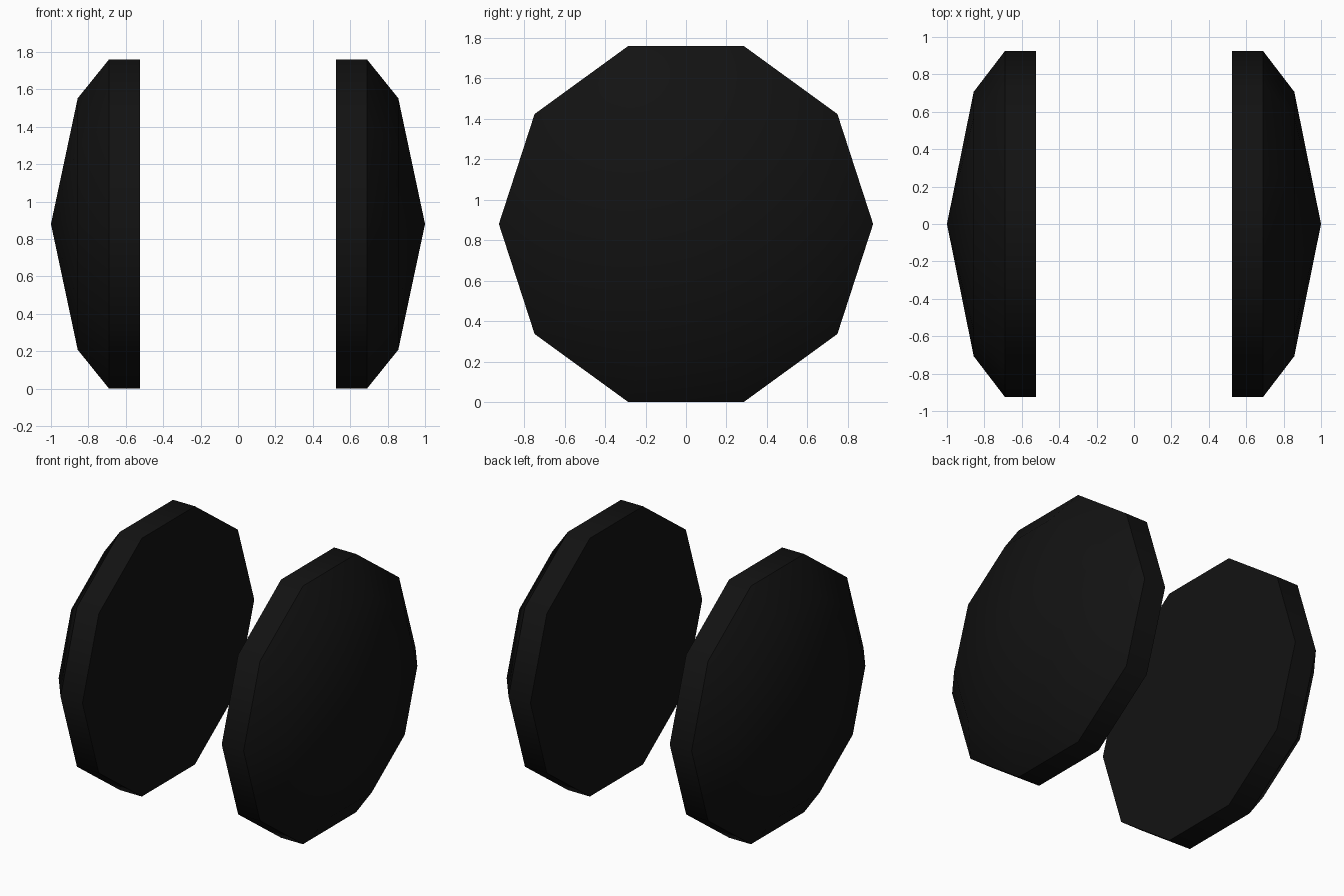
import bpy, math

if "Cube" in bpy.data.objects:
    bpy.data.objects.remove(bpy.data.objects["Cube"])

SIDES = 10
CENTRE_Z = 0.88
# (distance from centre plane, radius) from inner face to outer rim bevel
PROFILE = [(0.525, 0.925), (0.69, 0.925), (0.857, 0.707)]
APEX_X = 1.0

black = bpy.data.materials.new("black_rubber")
black.diffuse_color = (0.006, 0.006, 0.006, 1)
black.use_nodes = True
black.node_tree.nodes["Principled BSDF"].inputs["Base Color"].default_value = black.diffuse_color


def make_wheel(name, side):
    # Rings of the ten-sided disc, then the dome apex
    verts = []
    for x, r in PROFILE:
        for i in range(SIDES):
            a = 2 * math.pi * i / SIDES
            verts.append((side * x, r * math.cos(a), CENTRE_Z + r * math.sin(a)))
    apex = len(verts)
    verts.append((side * APEX_X, 0, CENTRE_Z))

    # Flat inner face, rim, bevel and cone
    faces = [tuple(reversed(range(SIDES)))]
    for k in range(len(PROFILE) - 1):
        for i in range(SIDES):
            j = (i + 1) % SIDES
            a, b = k * SIDES, (k + 1) * SIDES
            faces.append((a + i, a + j, b + j, b + i))
    last = (len(PROFILE) - 1) * SIDES
    for i in range(SIDES):
        faces.append((last + i, last + (i + 1) % SIDES, apex))
    if side < 0:
        faces = [tuple(reversed(f)) for f in faces]

    mesh = bpy.data.meshes.new(name)
    mesh.from_pydata(verts, [], faces)
    mesh.materials.append(black)
    obj = bpy.data.objects.new(name, mesh)
    bpy.context.collection.objects.link(obj)

    # Smooth around the disc, sharp at the rim edges
    bpy.ops.object.select_all(action='DESELECT')
    obj.select_set(True)
    bpy.context.view_layer.objects.active = obj
    bpy.ops.object.shade_smooth_by_angle(angle=math.radians(40))


make_wheel("right_wheel", 1)
make_wheel("left_wheel", -1)
